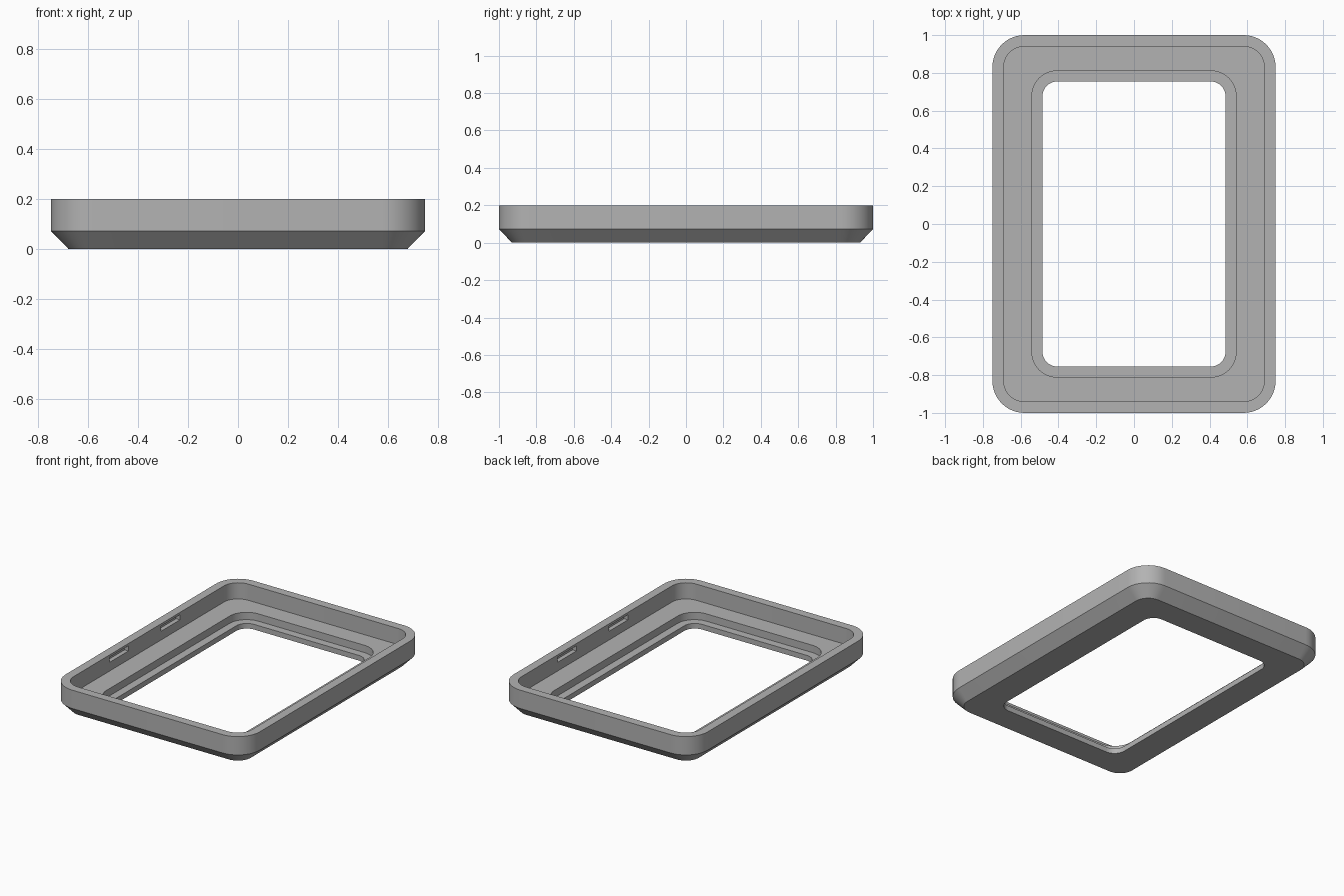
import bpy, bmesh, math
from mathutils import Matrix

if "Cube" in bpy.data.objects:
    bpy.data.objects.remove(bpy.data.objects["Cube"])

SEG = 12  # segments per rounded corner

grey = bpy.data.materials.new("plain grey")
grey.diffuse_color = (0.45, 0.45, 0.45, 1)
grey.use_nodes = True
grey.node_tree.nodes["Principled BSDF"].inputs["Base Color"].default_value = grey.diffuse_color


def make_object(name, bm):
    mesh = bpy.data.meshes.new(name)
    bmesh.ops.recalc_face_normals(bm, faces=bm.faces)
    bm.to_mesh(mesh)
    bm.free()
    mesh.materials.append(grey)
    obj = bpy.data.objects.new(name, mesh)
    bpy.context.collection.objects.link(obj)
    return obj


def rounded_ring(bm, hx, hy, r, z):
    """Vertices of a rounded rectangle at height z."""
    verts = []
    for i, (sx, sy) in enumerate([(1, 1), (-1, 1), (-1, -1), (1, -1)]):
        for k in range(SEG + 1):
            a = math.pi / 2 * (i + k / SEG)
            verts.append(bm.verts.new((sx * (hx - r) + r * math.cos(a),
                                       sy * (hy - r) + r * math.sin(a), z)))
    return verts


# Frame: rings around the wall section (half width, half length, radius, z)
section = [
    (0.68, 0.93, 0.10, 0.0),      # underside outer edge
    (0.75, 1.00, 0.17, 0.072),    # top of chamfer
    (0.75, 1.00, 0.17, 0.20),     # outer rim
    (0.69, 0.94, 0.11, 0.20),     # inner rim
    (0.69, 0.94, 0.11, 0.087),    # tray floor
    (0.54, 0.81, 0.13, 0.087),    # step edge
    (0.54, 0.81, 0.13, 0.036),    # lower ledge
    (0.485, 0.755, 0.08, 0.036),  # opening, top
    (0.485, 0.755, 0.08, 0.0),    # opening, bottom
]
bm = bmesh.new()
rings = [rounded_ring(bm, *s) for s in section]
n = len(rings[0])
for a, b in zip(rings, rings[1:] + rings[:1]):
    for i in range(n):
        j = (i + 1) % n
        bm.faces.new((a[i], a[j], b[j], b[i]))
frame = make_object("frame", bm)

# Snap slots: two pockets in each long inner wall
bm = bmesh.new()
for side in (-1, 1):
    for y in (-0.33, 0.24):
        bmesh.ops.create_cube(bm, size=1, matrix=Matrix.Translation(
            (side * 0.69, -side * y, 0.166)) @ Matrix.Diagonal((0.06, 0.21, 0.036, 1)))
cutter = make_object("slot_cutter", bm)
cutter.hide_render = True
cutter.hide_viewport = True

bpy.context.view_layer.objects.active = frame
frame.select_set(True)
bpy.ops.object.shade_smooth_by_angle(angle=math.radians(30))
cut = frame.modifiers.new("slots", 'BOOLEAN')
cut.operation = 'DIFFERENCE'
cut.solver = 'EXACT'
cut.object = cutter
